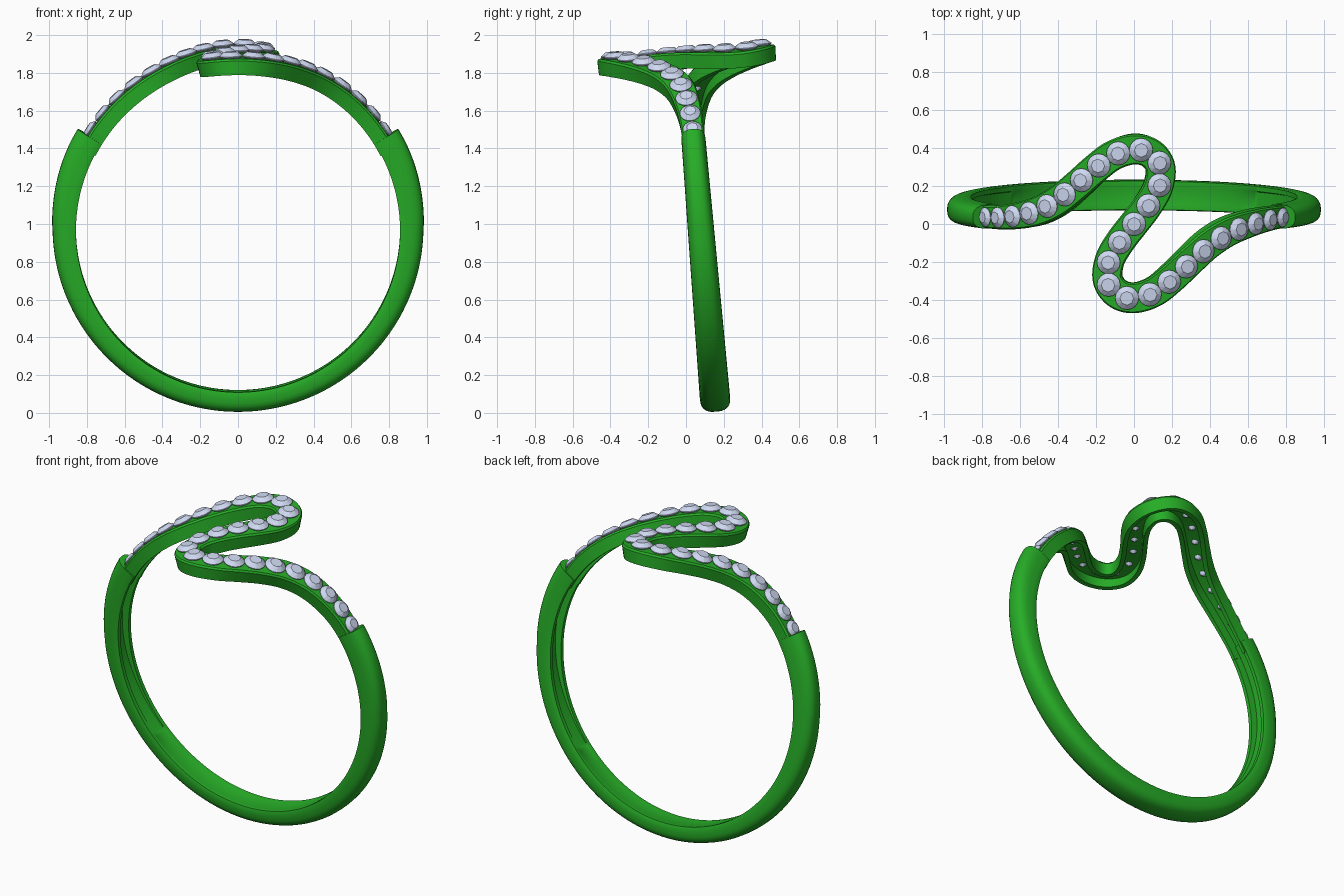
import bpy, bmesh
from math import sin, cos, asin, pi, radians
from mathutils import Vector, Matrix

if "Cube" in bpy.data.objects:
    bpy.data.objects.remove(bpy.data.objects["Cube"])

# Ring frame: axis along y, tilted slightly about x
FRAME = Matrix.Translation((0, 0.078, 0.985)) @ Matrix.Rotation(0.083, 4, 'X')
R_TOP = 0.93


def material(name, rgb):
    m = bpy.data.materials.new(name)
    m.diffuse_color = (*rgb, 1)
    m.use_nodes = True
    m.node_tree.nodes["Principled BSDF"].inputs["Base Color"].default_value = m.diffuse_color
    return m


METAL = material("green_metal", (0.02, 0.42, 0.02))
STONE = material("pale_stone", (0.62, 0.69, 0.88))


def finish(bm, name, mat, smooth=None):
    bmesh.ops.recalc_face_normals(bm, faces=bm.faces)
    bm.transform(FRAME)
    me = bpy.data.meshes.new(name)
    bm.to_mesh(me)
    bm.free()
    me.materials.append(mat)
    ob = bpy.data.objects.new(name, me)
    bpy.context.collection.objects.link(ob)
    if smooth:
        bpy.ops.object.select_all(action='DESELECT')
        ob.select_set(True)
        bpy.context.view_layer.objects.active = ob
        bpy.ops.object.shade_smooth_by_angle(angle=radians(smooth))
    return ob


def loft(bm, sections):
    """Skin closed sections and cap both ends."""
    rings = [[bm.verts.new(p) for p in s] for s in sections]
    n = len(rings[0])
    for a, b in zip(rings, rings[1:]):
        for i in range(n):
            j = (i + 1) % n
            bm.faces.new((a[i], a[j], b[j], b[i]))
    bm.faces.new(rings[0])
    bm.faces.new(rings[-1])


def lerp(a, b, t):
    return a + (b - a) * t


def smoothstep(t):
    t = min(max(t, 0), 1)
    return t * t * (3 - 2 * t)


# Shank: rounded outside, hollowed inside towards the top ends
bm = bmesh.new()
END = radians(58.5)
sections = []
for k in range(121):
    th = lerp(END, 2 * pi - END, k / 120)
    up = (cos(th) + 1) / (cos(END) + 1)          # 1 at the ends, 0 at the bottom
    h = lerp(0.08, 0.064, up)
    ri = lerp(0.873, 0.85, up)
    ro = lerp(0.982, 0.995, smoothstep((up - 0.55) / 0.45))
    if up < 0.66:
        ro = min(ro, 0.982)
    deep = 0.045 * smoothstep((up - 0.12) / 0.7)
    mid = ri + 0.035
    prof = [(-h * 0.94, ri), (-h, ri + 0.014)]
    for i in range(15):
        a = pi - pi * i / 14
        c, s = cos(a), sin(a)
        prof.append((h * abs(c) ** 0.75 * (1 if c > 0 else -1), mid + (ro - mid) * s ** 0.75))
    prof += [(h, ri + 0.014), (h * 0.94, ri), (h * 0.6, ri), (h * 0.55, ri + deep + 0.001),
             (-h * 0.55, ri + deep + 0.001), (-h * 0.6, ri)]
    sections.append([(r * sin(th), v, r * cos(th)) for v, r in prof])
loft(bm, sections)
finish(bm, "shank", METAL, 35)

# S-shaped centreline (x, y), second half is the first turned by 180 degrees
half = [(-0.83, 0.0), (-0.74, 0.003), (-0.64, 0.018), (-0.52, 0.052), (-0.41, 0.112),
        (-0.31, 0.195), (-0.21, 0.285), (-0.11, 0.36), (0.0, 0.393), (0.09, 0.37),
        (0.142, 0.295), (0.128, 0.19), (0.07, 0.09)]
ctrl = [Vector((asin(x / R_TOP) * R_TOP, y)) for x, y in half]
ctrl = ctrl + [Vector((0, 0))] + [-p for p in reversed(ctrl)]
path = []
for i in range(len(ctrl) - 1):
    p0, p1, p2, p3 = (ctrl[min(max(i + d, 0), len(ctrl) - 1)] for d in (-1, 0, 1, 2))
    for k in range(8):
        t = k / 8
        path.append(0.5 * (2 * p1 + (p2 - p0) * t + (2 * p0 - 5 * p1 + 4 * p2 - p3) * t * t
                           + (3 * p1 - p0 - 3 * p2 + p3) * t ** 3))
path.append(ctrl[-1])
dist = [0]
for a, b in zip(path, path[1:]):
    dist.append(dist[-1] + (b - a).length)
LENGTH = dist[-1]


def at(d):
    """Point on the unrolled centreline at arc length d."""
    for i in range(len(path) - 1):
        if dist[i + 1] >= d:
            return path[i].lerp(path[i + 1], (d - dist[i]) / (dist[i + 1] - dist[i]))
    return path[-1]


def half_width(d):
    return lerp(0.058, 0.08, smoothstep(min(d, LENGTH - d) / 0.65))


def place(d, s, r):
    """Ring-frame point: arc length d, sideways offset s, radius r."""
    t = (at(min(d + 0.012, LENGTH)) - at(max(d - 0.012, 0))).normalized()
    q = at(d) + Vector((-t.y, t.x)) * s
    phi = q.x / R_TOP
    return Vector((r * sin(phi), q.y, r * cos(phi)))


def frame_at(d, s, r):
    p = place(d, s, r)
    n = Vector((p.x, 0, p.z)).normalized()
    rot = Matrix((Vector((n.z, 0, -n.x)), Vector((0, 1, 0)), n)).transposed().to_4x4()
    return Matrix.Translation(p) @ rot


# Setting rail: channel open underneath
bm = bmesh.new()
sections = []
for k in range(201):
    d = LENGTH * k / 200
    h = half_width(d)
    g = h * 0.6
    prof = [(-h + 0.003, 0.845), (-h, 0.92), (-h + 0.008, 0.931), (h - 0.008, 0.931),
            (h, 0.92), (h - 0.003, 0.845), (g, 0.845), (g, 0.905), (-g, 0.905), (-g, 0.845)]
    sections.append([place(d, s, r) for s, r in prof])
loft(bm, sections)
finish(bm, "setting_rail", METAL, 35)

# Stone positions, larger towards the middle of the S
COUNT, MARGIN = 27, 0.055
weights = [half_width(LENGTH * (i + 0.5) / COUNT) + 0.09 for i in range(COUNT)]
unit = (LENGTH - 2 * MARGIN) / sum(weights)
edges = [MARGIN]
for w in weights:
    edges.append(edges[-1] + w * unit)

# Faceted stones
bm = bmesh.new()
for a, b in zip(edges, edges[1:]):
    rad = min((b - a) * 0.51, half_width((a + b) / 2) * 0.86)
    m = frame_at((a + b) / 2, 0, 0.937)
    pts = [(0.58 * cos(pi * i / 4), 0.58 * sin(pi * i / 4), 0.42) for i in range(8)]
    pts += [(cos(pi * i / 8), sin(pi * i / 8), z) for i in range(16) for z in (0, 0.07)]
    pts.append((0, 0, -0.8))
    vs = [bm.verts.new(m @ (Vector(p) * rad)) for p in pts]
    bmesh.ops.convex_hull(bm, input=vs)
finish(bm, "stones", STONE)

# Prong pairs between neighbouring stones
bm = bmesh.new()
for d in edges:
    h = half_width(d)
    rad = 0.31 * h + 0.002
    for side in (-1, 1):
        m = frame_at(d, side * (h - rad * 0.95), 0)
        sections = [[m @ Vector((rad * f * cos(pi * i / 6), rad * f * sin(pi * i / 6), z))
                     for i in range(12)]
                    for f, z in ((1, 0.912), (1, 0.966), (0.9, 0.973), (0.6, 0.979))]
        loft(bm, sections)
finish(bm, "prongs", METAL, 40)
